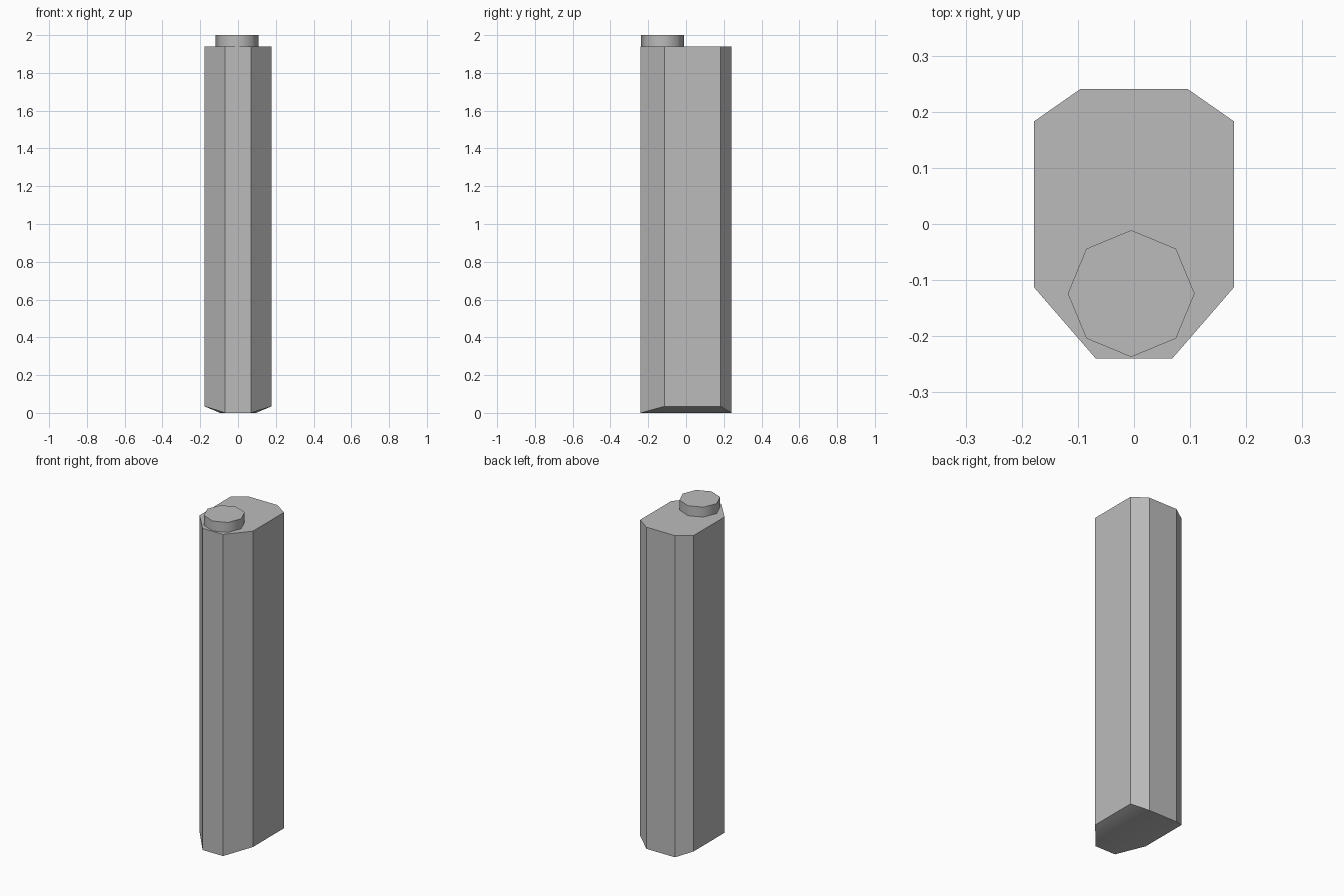
import bpy, bmesh, math

cube = bpy.data.objects.get("Cube")
if cube:
    bpy.data.objects.remove(cube, do_unlink=True)

grey = bpy.data.materials.new("plain_grey")
grey.use_nodes = True
colour = (0.5, 0.5, 0.5, 1)
grey.diffuse_color = colour
grey.node_tree.nodes["Principled BSDF"].inputs["Base Color"].default_value = colour

TOP = 1.94


def add_object(name, bm, angle):
    bmesh.ops.recalc_face_normals(bm, faces=bm.faces)
    mesh = bpy.data.meshes.new(name)
    bm.to_mesh(mesh)
    bm.free()
    mesh.materials.append(grey)
    obj = bpy.data.objects.new(name, mesh)
    bpy.context.collection.objects.link(obj)
    bpy.ops.object.select_all(action='DESELECT')
    obj.select_set(True)
    bpy.context.view_layer.objects.active = obj
    bpy.ops.object.shade_smooth_by_angle(angle=math.radians(angle))
    return obj


# Eight-sided column; its side corners are lifted at the foot
half = [(0.068, -0.24, 0), (0.178, -0.113, 0.035),
        (0.178, 0.183, 0.035), (0.095, 0.241, 0)]
outline = half + [(-x, y, z) for x, y, z in reversed(half)]
bm = bmesh.new()
low = [bm.verts.new(p) for p in outline]
high = [bm.verts.new((x, y, TOP)) for x, y, z in outline]
for i in range(len(low)):
    j = (i + 1) % len(low)
    bm.faces.new((low[i], low[j], high[j], high[i]))
bm.faces.new(high)
# Underside: flat middle and two sloping sides
bm.faces.new((low[0], low[3], low[4], low[7]))
bm.faces.new(low[:4])
bm.faces.new(low[4:])
add_object("column", bm, 30)

# Round stud near the front of the top
bm = bmesh.new()
bmesh.ops.create_cone(bm, cap_ends=True, segments=8,
                      radius1=0.113, radius2=0.113, depth=2 - TOP)
stud = add_object("top_stud", bm, 60)
stud.location = (-0.005, -0.124, (2 + TOP) / 2)
